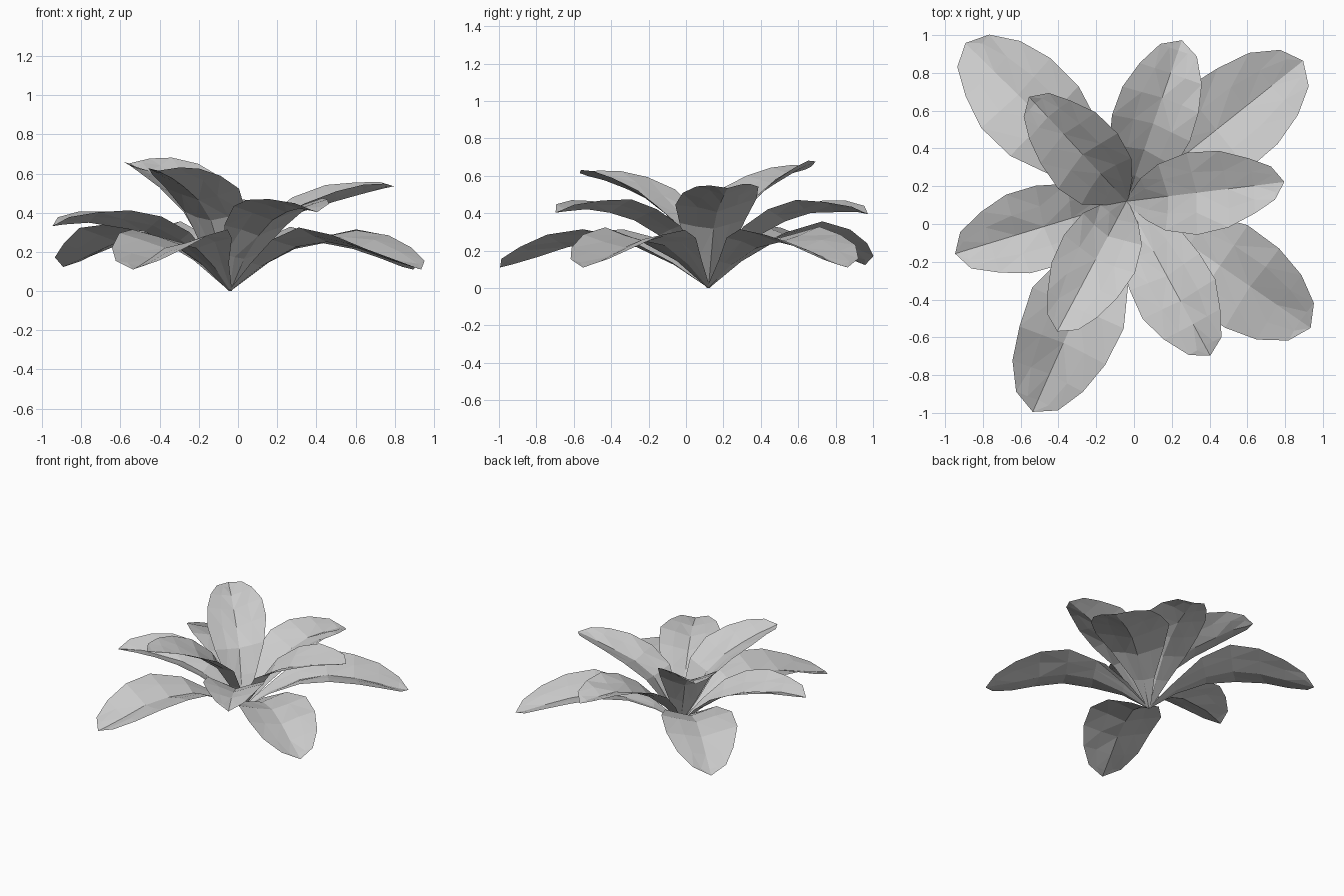
import bpy, bmesh, math, random
from mathutils import Vector

random.seed(4)
cube = bpy.data.objects.get("Cube")
if cube:
    bpy.data.objects.remove(cube, do_unlink=True)

grey = bpy.data.materials.new("pale grey leaf")
grey.use_nodes = True
colour = (0.6, 0.6, 0.6, 1)
grey.diffuse_color = colour
grey.node_tree.nodes["Principled BSDF"].inputs["Base Color"].default_value = colour

ROOT = Vector((-0.04, 0.12, 0))

# Midrib stations per tier: reach, height, half width
LOWER = [(0, 0, .01), (.2, .125, .08), (.42, .22, .19), (.62, .245, .265),
         (.82, .22, .255), (1, .17, .205), (1.15, .125, .12), (1.22, .11, 0)]
MIDDLE = [(0, 0, .01), (.15, .16, .1), (.3, .28, .18), (.45, .355, .215),
          (.6, .395, .215), (.74, .41, .17), (.87, .405, .1), (.93, .395, 0)]
UPPER = [(0, 0, .01), (.11, .2, .11), (.21, .36, .18), (.35, .46, .215),
         (.5, .53, .2), (.63, .575, .15), (.73, .6, .09), (.78, .615, 0)]
COLUMNS = (-1, -.5, 0, .5, 1)


def make_leaf(name, stations, angle, length=1, height=1, fold=.33, roll=0):
    """Folded blade that follows a midrib and closes in a blunt tip."""
    a = math.radians(angle)
    out = Vector((math.cos(a), math.sin(a), 0))
    up = Vector((0, 0, 1))
    side = Vector((-out.y, out.x, roll))
    rib = [(r * length, z * height, w) for r, z, w in stations]
    bm = bmesh.new()
    rows = []
    for i, (r, z, w) in enumerate(rib):
        p, q = rib[max(i - 1, 0)], rib[min(i + 1, len(rib) - 1)]
        slope = Vector((q[0] - p[0], q[1] - p[1])).normalized()
        normal = up * slope.x - out * slope.y
        centre = ROOT + out * r + up * z
        if w == 0:
            rows.append([bm.verts.new(centre)] * len(COLUMNS))
            continue
        row = []
        for t in COLUMNS:
            wobble = random.uniform(-.035, .035) * w
            row.append(bm.verts.new(centre + side * (t * w + wobble * abs(t))
                                    + normal * (abs(t) * w * fold + wobble)))
        rows.append(row)
    for low, high in zip(rows, rows[1:]):
        for k in range(len(COLUMNS) - 1):
            quad = [low[k], low[k + 1], high[k + 1], high[k]]
            bm.faces.new(list(dict.fromkeys(quad)))
    bmesh.ops.triangulate(bm, faces=bm.faces[:])
    for v in bm.verts:
        v.co.z = max(v.co.z, 0)
    bm.normal_update()
    mesh = bpy.data.meshes.new(name)
    bm.to_mesh(mesh)
    bm.free()
    mesh.materials.append(grey)
    bpy.context.collection.objects.link(bpy.data.objects.new(name, mesh))


# Four drooping outer leaves
make_leaf("lower_leaf_back_right", LOWER, 135.5, .98, 1.12, .28)
make_leaf("lower_leaf_back_left", LOWER, 38.5, .98, 1, .28)
make_leaf("lower_leaf_front_left", LOWER, -34.5, .97, 1, .27)
make_leaf("lower_leaf_front_right", LOWER, -114, 1, 1, .28)

# Three arching middle leaves
make_leaf("middle_leaf_back", MIDDLE, 71, .97)
make_leaf("middle_leaf_front", MIDDLE, -61.5, 1, 1.02)
make_leaf("middle_leaf_right", MIDDLE, -163, 1.02, .84, .38)

# Three upright inner leaves
make_leaf("upper_leaf_back_right", UPPER, 133, .97, 1.06, .36, -.12)
make_leaf("upper_leaf_front_right", UPPER, -118)
make_leaf("upper_leaf_left", UPPER, 7, 1.08, .87, .33, .06)
